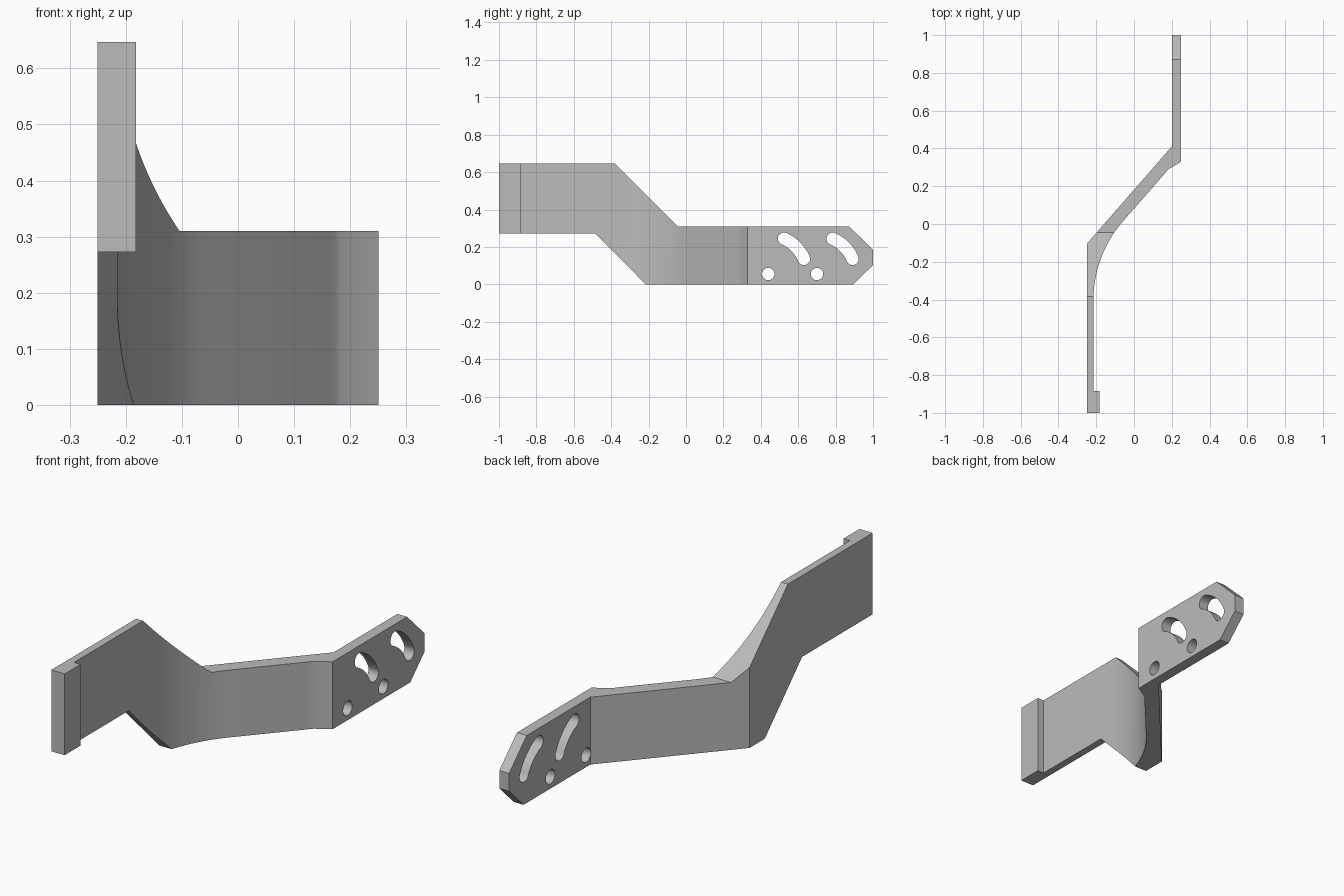
import bpy, bmesh
from math import sin, cos, radians

cube = bpy.data.objects.get("Cube")
if cube:
    bpy.data.objects.remove(cube, do_unlink=True)

grey = bpy.data.materials.new("plain grey")
grey.use_nodes = True
colour = (0.5, 0.5, 0.5, 1)
grey.diffuse_color = colour
grey.node_tree.nodes["Principled BSDF"].inputs["Base Color"].default_value = colour


def prism(name, points, offset):
    """Extrude a closed outline along the offset vector."""
    mesh = bpy.data.meshes.new(name)
    bm = bmesh.new()
    face = bm.faces.new([bm.verts.new(p) for p in points])
    new = bmesh.ops.extrude_face_region(bm, geom=[face])["geom"]
    bmesh.ops.translate(bm, vec=offset,
                        verts=[g for g in new if isinstance(g, bmesh.types.BMVert)])
    bmesh.ops.recalc_face_normals(bm, faces=bm.faces)
    bm.to_mesh(mesh)
    bm.free()
    obj = bpy.data.objects.new(name, mesh)
    bpy.context.collection.objects.link(obj)
    mesh.materials.append(grey)
    return obj


def side_prism(name, outline, x0, x1):
    return prism(name, [(x0, y, z) for y, z in outline], (x1 - x0, 0, 0))


def arc(cy, cz, r, start, end, n=16):
    """Points along an arc, angles in degrees."""
    angles = [radians(start + (end - start) * i / n) for i in range(n + 1)]
    return [(cy + r * cos(a), cz + r * sin(a)) for a in angles]


def cut(target, cutter, operation):
    mod = target.modifiers.new(cutter.name, "BOOLEAN")
    mod.operation = operation
    mod.solver = "EXACT"
    mod.object = cutter
    bpy.context.view_layer.objects.active = target
    bpy.ops.object.modifier_apply(modifier=mod.name)
    bpy.data.objects.remove(cutter, do_unlink=True)


# Bent strip seen from above: end pad, straight arm, curved bend, diagonal, plate
RADIUS, BEND_Y, INNER_X = 0.64, -0.405, -0.215
bend = arc(INNER_X + RADIUS, BEND_Y, RADIUS, 180, 180 - 41.2, 24)
plan = ([(-0.25, -1), (-0.182, -1), (-0.182, -0.885), (INNER_X, -0.885)] + bend +
        [(0.163, 0.267), (0.172, 0.279), (0.183, 0.29), (0.25, 0.33),
         (0.25, 1), (0.2, 1), (0.2, 0.41), (-0.25, -0.105)])
bracket = prism("bracket", [(x, y, -0.1) for x, y in plan], (0, 0, 1))

# Stepped side silhouette
side = [(-1.1, 0.273), (-0.487, 0.273), (-0.215, 0), (0.895, 0), (1, 0.103),
        (1, 0.185), (0.872, 0.31), (-0.045, 0.31), (-0.383, 0.647), (-1.1, 0.647)]
cut(bracket, side_prism("silhouette", side, -0.5, 0.5), "INTERSECT")

# Pivot holes, each with a curved adjustment slot around it
HALF, REACH, LOW, HIGH = 0.033, 0.207, 23, 66
for y in (0.44, 0.70):
    z = 0.055
    hole = arc(y, z, HALF, 0, 360, 32)[:-1]
    low = arc(y, z, REACH, LOW, HIGH, 1)[0]
    high = arc(y, z, REACH, LOW, HIGH, 1)[1]
    slot = (arc(y, z, REACH + HALF, LOW, HIGH) +
            arc(*high, HALF, HIGH, HIGH + 180)[1:] +
            arc(y, z, REACH - HALF, HIGH, LOW)[1:] +
            arc(*low, HALF, LOW + 180, LOW + 360)[1:-1])
    for name, outline in (("pivot_hole", hole), ("slot", slot)):
        cut(bracket, side_prism(name, outline, 0.1, 0.4), "DIFFERENCE")

bpy.ops.object.select_all(action="DESELECT")
bracket.select_set(True)
bpy.context.view_layer.objects.active = bracket
bpy.ops.object.shade_smooth_by_angle(angle=radians(25))
